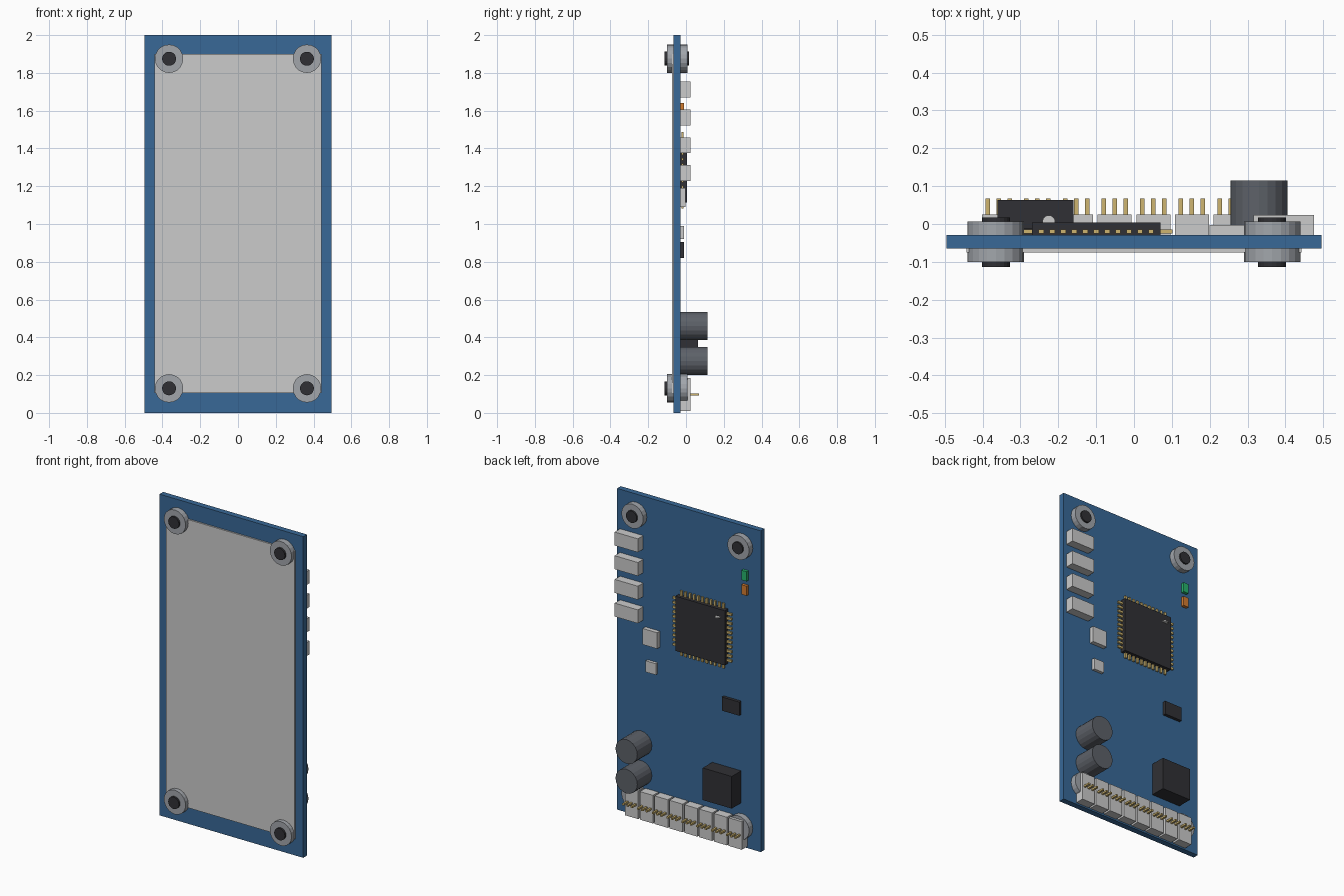
import bpy, bmesh, math
from mathutils import Matrix, Vector

if "Cube" in bpy.data.objects:
    bpy.data.objects.remove(bpy.data.objects["Cube"])


def mat(name, rgb):
    m = bpy.data.materials.new(name)
    m.diffuse_color = (*rgb, 1)
    m.use_nodes = True
    m.node_tree.nodes["Principled BSDF"].inputs["Base Color"].default_value = m.diffuse_color
    return m


BLUE = mat("board_blue", (0.04, 0.14, 0.31))
DARK = mat("chip_dark", (0.03, 0.03, 0.035))
GOLD = mat("pin_gold", (0.62, 0.46, 0.16))
GREEN = mat("led_green", (0.02, 0.45, 0.15))
ORANGE = mat("led_orange", (0.65, 0.2, 0.03))
STEEL = mat("steel", (0.36, 0.38, 0.41))
CAN = mat("capacitor_grey", (0.11, 0.12, 0.14))
BACK = -0.029  # y of the component side of the board


def finish(name, bm, material):
    me = bpy.data.meshes.new(name)
    bm.to_mesh(me)
    bm.free()
    ob = bpy.data.objects.new(name, me)
    bpy.context.collection.objects.link(ob)
    if material:
        me.materials.append(material)
    return ob


def boxes(name, spans, material=None):
    """One object made of boxes, each (x0, x1, y0, y1, z0, z1)."""
    bm = bmesh.new()
    for x0, x1, y0, y1, z0, z1 in spans:
        m = Matrix.Translation(((x0 + x1) / 2, (y0 + y1) / 2, (z0 + z1) / 2))
        m = m @ Matrix.Diagonal((x1 - x0, y1 - y0, z1 - z0, 1))
        bmesh.ops.create_cube(bm, size=1, matrix=m)
    return finish(name, bm, material)


def cylinder(name, x, z, r, y0, y1, sides, material=None):
    bm = bmesh.new()
    m = Matrix.Translation((x, (y0 + y1) / 2, z)) @ Matrix.Rotation(math.pi / 2, 4, 'X')
    bmesh.ops.create_cone(bm, cap_ends=True, segments=sides, radius1=r, radius2=r,
                          depth=y1 - y0, matrix=m)
    return finish(name, bm, material)


# Board and front plate
boxes("circuit_board", [(-0.495, 0.495, -0.065, BACK, 0, 2)], BLUE)
boxes("front_plate", [(-0.442, 0.442, -0.075, -0.065, 0.105, 1.9)])

# Corner mounts with dark cores
for x in (-0.365, 0.365):
    for z in (0.13, 1.875):
        cylinder("mount_ring", x, z, 0.075, -0.101, 0.007, 20, STEEL)
        cylinder("mount_core", x, z, 0.037, -0.113, 0.017, 20, DARK)

# Main processor: body, pins on four sides, corner marker
cx, cz, h = -0.10, 1.285, 0.17
boxes("processor_body", [(cx - h, cx + h, BACK, 0.004, cz - h, cz + h)], DARK)
pins = []
for i in range(11):
    t = (i - 5) * 0.029
    for s in (-1, 1):
        a, b = sorted((s * (h - 0.01), s * (h + 0.032)))
        pins.append((cx + t - 0.007, cx + t + 0.007, -0.025, -0.014, cz + a, cz + b))
        pins.append((cx + a, cx + b, -0.025, -0.014, cz + t - 0.007, cz + t + 0.007))
boxes("processor_pins", pins, GOLD)
bm = bmesh.new()
bmesh.ops.create_cone(bm, cap_ends=True, segments=16, radius1=0.017, radius2=0.017,
                      depth=0.008, matrix=Matrix.Translation((-0.225, 0.006, 1.406)))
finish("processor_marker", bm, None)

# Side connectors along one edge
for i in range(4):
    z = 1.712 - i * 0.1475
    boxes("side_connector", [(0.315, 0.475, BACK, 0.024, z - 0.042, z + 0.042)])

# Bottom row of connectors, three pins each
for i in range(8):
    x = (i - 3.5) * 0.102
    boxes("bottom_connector", [(x - 0.045, x + 0.045, BACK, 0.025, 0.01, 0.185)])
    boxes("connector_pins", [(x + d - 0.006, x + d + 0.006, 0.02, 0.068, 0.092, 0.103)
                             for d in (-0.029, 0, 0.029)], GOLD)

# Capacitors
for z in (0.275, 0.46):
    cylinder("capacitor", 0.33, z, 0.075, BACK, 0.115, 20, CAN)

# Smaller components
boxes("power_block", [(-0.36, -0.16, BACK, 0.064, 0.27, 0.47)], DARK)
boxes("memory_chip", [(-0.36, -0.24, BACK, -0.010, 0.82, 0.905)], DARK)
boxes("sensor_chip", [(0.20, 0.30, BACK, -0.002, 1.09, 1.19)])
boxes("small_sensor_chip", [(0.215, 0.285, BACK, -0.010, 0.92, 0.99)])
boxes("green_led", [(-0.41, -0.375, BACK, -0.010, 1.67, 1.73)], GREEN)
boxes("orange_led", [(-0.41, -0.375, BACK, -0.010, 1.58, 1.64)], ORANGE)
